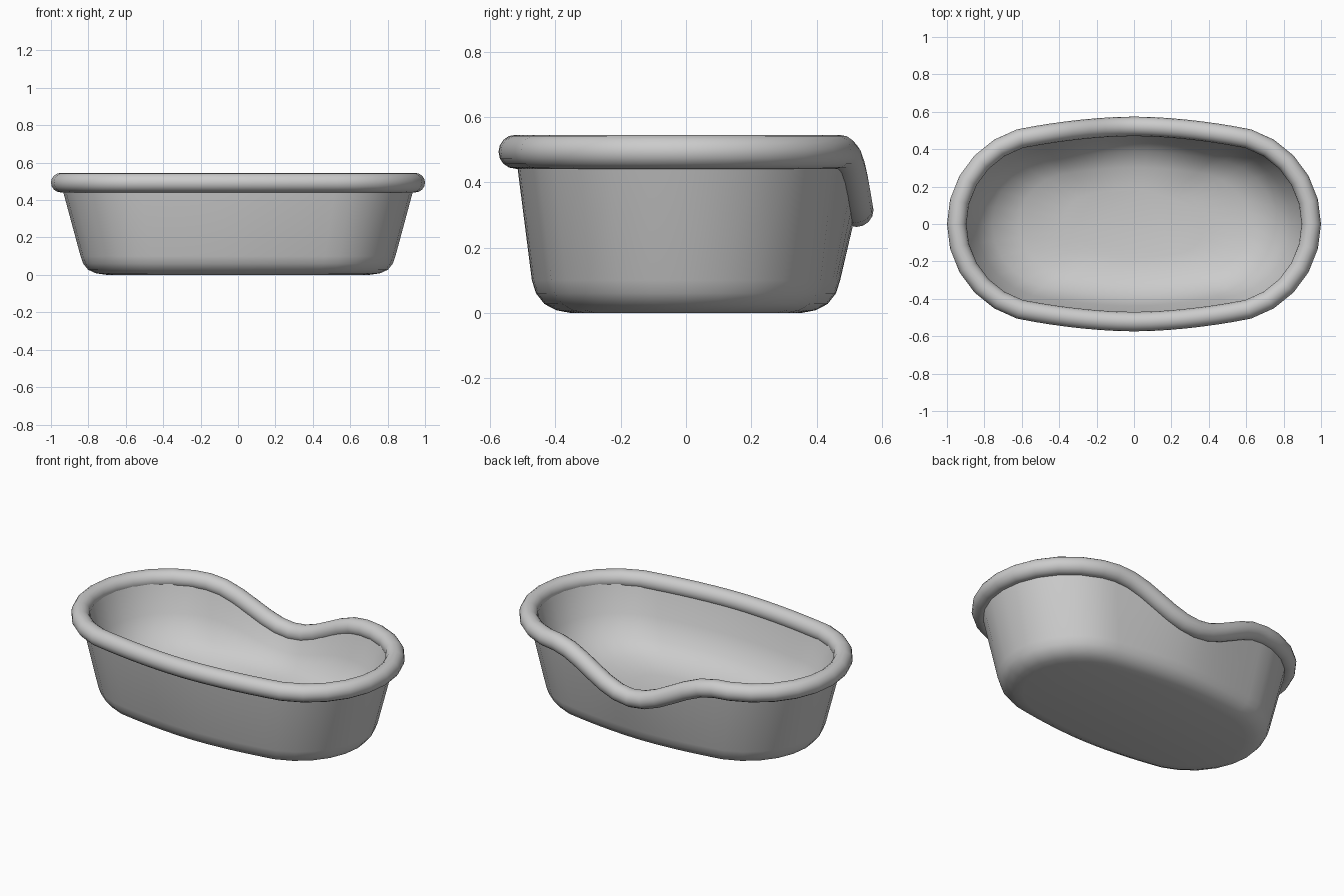
import bpy
import bmesh
import math
from mathutils import Vector

if "Cube" in bpy.data.objects:
    bpy.data.objects.remove(bpy.data.objects["Cube"])

RIM_Z, RIM_R = 0.493, 0.052
FLOOR_Z = 0.12


# Height of the rim, with a smooth dip in the middle of the back
def rim_height(x, y):
    if y > 0 and abs(x) < 0.54:
        return RIM_Z - 0.089 * (1 + math.cos(math.pi * x / 0.54))
    return RIM_Z


# Plan outline of the rim centre line: gently bowed sides, round ends
def outline():
    cx, r, corner = 0.471, 0.477, math.radians(73)
    xs, ys = cx + r * math.cos(corner), r * math.sin(corner)
    half = []
    for i in range(11):
        a = -corner + 2 * corner * i / 10
        half.append((cx + r * math.cos(a), r * math.sin(a)))
    for i in range(1, 14):
        x = xs - 2 * xs * i / 14
        half.append((x, ys + (0.522 - ys) * (1 - (abs(x) / xs) ** 1.8)))
    return half + [(-x, -y) for x, y in half]


# Skin a list of closed rings of points
def loft(name, rings, loop=False):
    bm = bmesh.new()
    vs = [[bm.verts.new(p) for p in ring] for ring in rings]
    n = len(vs[0])
    pairs = list(zip(vs, vs[1:])) + ([(vs[-1], vs[0])] if loop else [])
    for a, b in pairs:
        for i in range(n):
            j = (i + 1) % n
            bm.faces.new((a[i], a[j], b[j], b[i]))
    if not loop:
        bm.faces.new(vs[0])
        bm.faces.new(vs[-1])
    bmesh.ops.recalc_face_normals(bm, faces=bm.faces)
    mesh = bpy.data.meshes.new(name)
    bm.to_mesh(mesh)
    bm.free()
    ob = bpy.data.objects.new(name, mesh)
    bpy.context.collection.objects.link(ob)
    bpy.ops.object.select_all(action='DESELECT')
    ob.select_set(True)
    bpy.context.view_layer.objects.active = ob
    bpy.ops.object.shade_smooth_by_angle(angle=math.radians(50))
    return ob


pts = outline()

# Basin outside, base to rim: (x scale, y scale, z)
outside = [(0.74, 0.68, 0.0), (0.80, 0.76, 0.008), (0.845, 0.83, 0.027),
           (0.873, 0.88, 0.06), (0.888, 0.904, 0.10)]
# Basin inside, rim to floor: (x scale, y scale, share of the depth)
inside = [(0.95, 0.93, 1.0), (0.89, 0.84, 0.55), (0.80, 0.74, 0.25),
          (0.65, 0.58, 0.08), (0.40, 0.35, 0.0)]
rings = [[(x * sx, y * sy, z) for x, y in pts] for sx, sy, z in outside]
rings.append([(x, y, rim_height(x, y)) for x, y in pts])
rings += [[(x * sx, y * sy, FLOOR_Z + (rim_height(x, y) - FLOOR_Z) * t)
           for x, y in pts] for sx, sy, t in inside]
loft("basin", rings)

# Rolled rim: round tube swept along the dipping outline
path = [Vector((x, y, rim_height(x, y))) for x, y in pts]
sections = []
for i, p in enumerate(path):
    t = (path[(i + 1) % len(path)] - path[i - 1]).normalized()
    side = t.cross(Vector((0, 0, 1))).normalized()
    up = side.cross(t)
    sections.append([p + RIM_R * (side * math.cos(a) + up * math.sin(a))
                     for a in (2 * math.pi * k / 16 for k in range(16))])
loft("rolled_rim", sections, loop=True)
